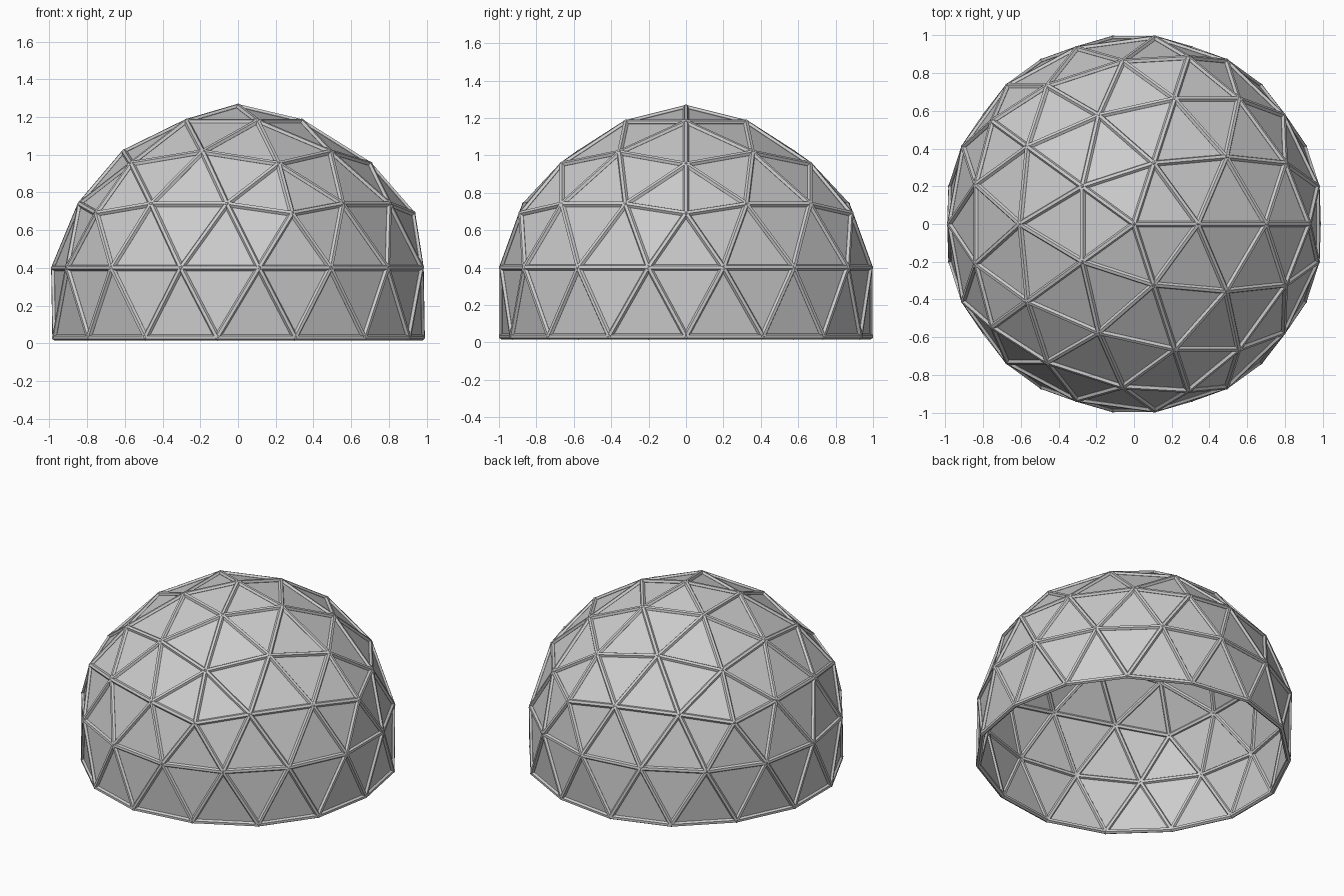
import bpy, bmesh
from math import cos, sin, radians
from mathutils import Vector, Matrix

if "Cube" in bpy.data.objects:
    bpy.data.objects.remove(bpy.data.objects["Cube"])

# Rings of dome nodes: (radius, height, angle offsets repeated every 72 degrees)
RINGS = [
    (0.337, 1.175, (0,)),
    (0.603, 1.013, (36,)),
    (0.696, 0.950, (0,)),
    (0.862, 0.738, (36 - 14.1, 36 + 14.1)),
    (0.925, 0.688, (0,)),
    (0.976, 0.400, (36,)),
    (0.990, 0.400, (36 - 24.4, 36 + 24.4)),
    (0.976, 0.032, (0,)),
    (0.990, 0.032, (-24.4, 24.4)),
]
STRUT = 0.016   # strut radius


def finish(bm, name):
    me = bpy.data.meshes.new(name)
    bm.to_mesh(me)
    bm.free()
    ob = bpy.data.objects.new(name, me)
    bpy.context.collection.objects.link(ob)
    return ob


# Triangular panels: convex hull of the nodes with the floor removed
panels = bmesh.new()
panels.verts.new((0, 0, 1.255))
for r, z, offsets in RINGS:
    for k in range(5):
        for o in offsets:
            a = radians(72 * k + o)
            panels.verts.new((r * cos(a), r * sin(a), z))
bmesh.ops.convex_hull(panels, input=panels.verts[:])
panels.normal_update()
floor = [f for f in panels.faces if f.normal.z < -0.8]
bmesh.ops.delete(panels, geom=floor, context='FACES')
loose = [e for e in panels.edges if not e.link_faces]
bmesh.ops.delete(panels, geom=loose, context='EDGES')

# Struts: hexagonal bars along every panel edge, a ridge facing outwards
struts = bmesh.new()
for e in panels.edges:
    a, b = e.verts[0].co, e.verts[1].co
    d = (b - a).normalized()
    out = sum((f.normal for f in e.link_faces), Vector()).normalized()
    side = d.cross(out).normalized()
    out = side.cross(d)
    rot = Matrix((out, side, d)).transposed().to_4x4()
    bmesh.ops.create_cone(struts, cap_ends=True, segments=6, radius1=STRUT, radius2=STRUT,
                          depth=(b - a).length,
                          matrix=Matrix.Translation((a + b) / 2) @ rot)

# Hubs: small balls where the struts meet
hubs = bmesh.new()
for v in panels.verts:
    bmesh.ops.create_icosphere(hubs, subdivisions=1, radius=STRUT * 1.15,
                               matrix=Matrix.Translation(v.co))

finish(panels, "dome_panels")
finish(struts, "dome_struts")
finish(hubs, "dome_hubs")
